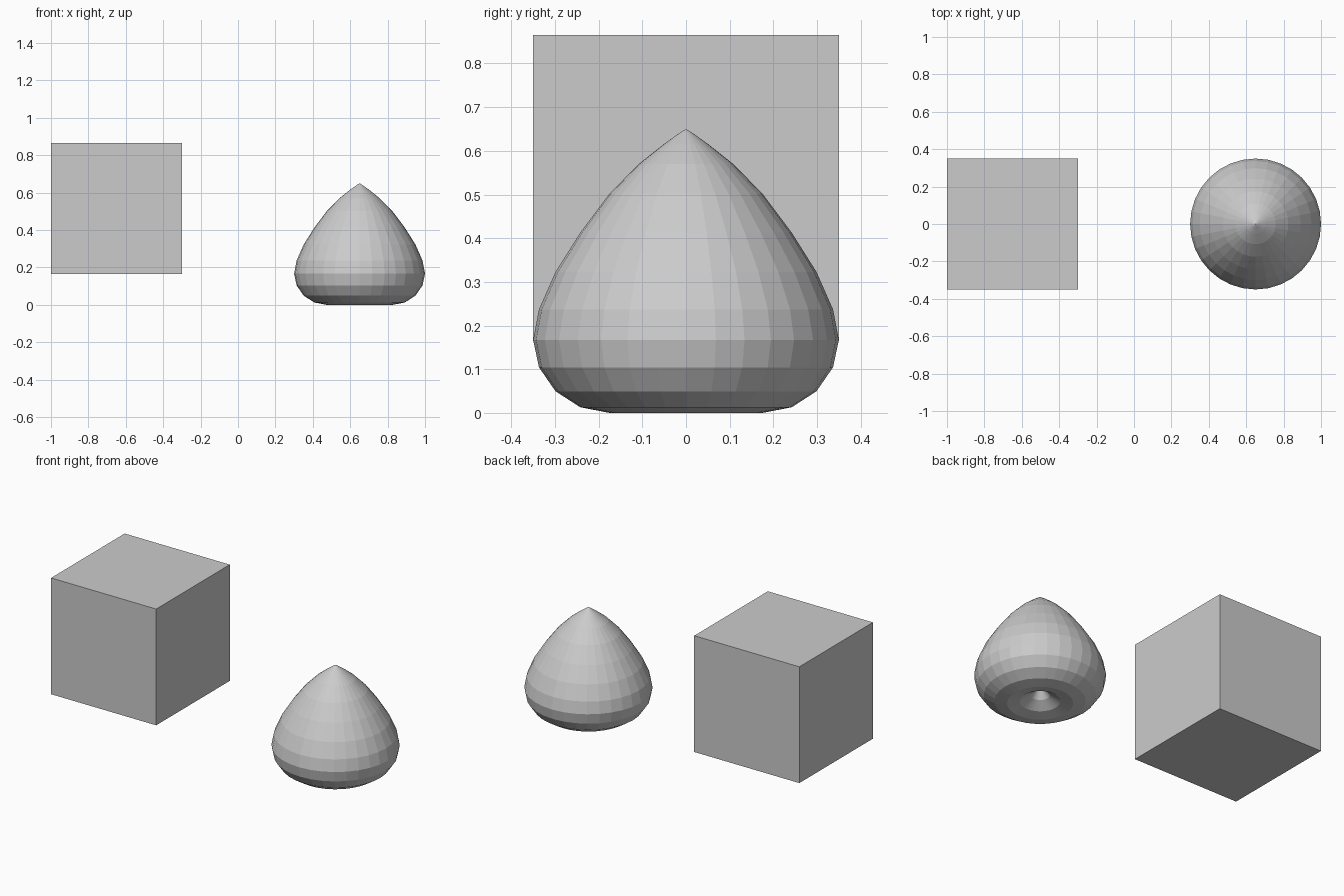
import bpy, bmesh, math
from mathutils import Matrix

if "Cube" in bpy.data.objects:
    bpy.data.objects.remove(bpy.data.objects["Cube"])


def finish(bm, name):
    bmesh.ops.recalc_face_normals(bm, faces=bm.faces)
    mesh = bpy.data.meshes.new(name)
    bm.to_mesh(mesh)
    bm.free()
    obj = bpy.data.objects.new(name, mesh)
    bpy.context.collection.objects.link(obj)
    return obj


# Floating cube on the left
bm = bmesh.new()
bmesh.ops.create_cube(bm, size=0.7, matrix=Matrix.Translation((-0.65, 0, 0.515)))
finish(bm, "cube_block")

# Bulb on the right: pinched ring profile with the crown drawn up to a point
SEGMENTS = 32
RING = 0.175
crown = [0.167, 0.237, 0.323, 0.413, 0.502, 0.57, 0.615, 0.642]
profile = [(0, 0.65)]
for i in range(7, -8, -1):
    a = math.radians(22.5 * i)
    r = RING * (1 + math.cos(a))
    z = crown[i] if i >= 0 else 0.169 + 0.169 * math.sin(a)
    profile.append((r, z))
profile.append((0, 0.16))  # dimple under the base

bm = bmesh.new()
verts = [bm.verts.new((0.65 + r, 0, z)) for r, z in profile]
edges = [bm.edges.new(pair) for pair in zip(verts, verts[1:])]
bmesh.ops.spin(bm, geom=verts + edges, cent=(0.65, 0, 0), axis=(0, 0, 1),
               angle=2 * math.pi, steps=SEGMENTS, use_merge=True)
bmesh.ops.remove_doubles(bm, verts=bm.verts, dist=0.0005)
finish(bm, "bulb")
